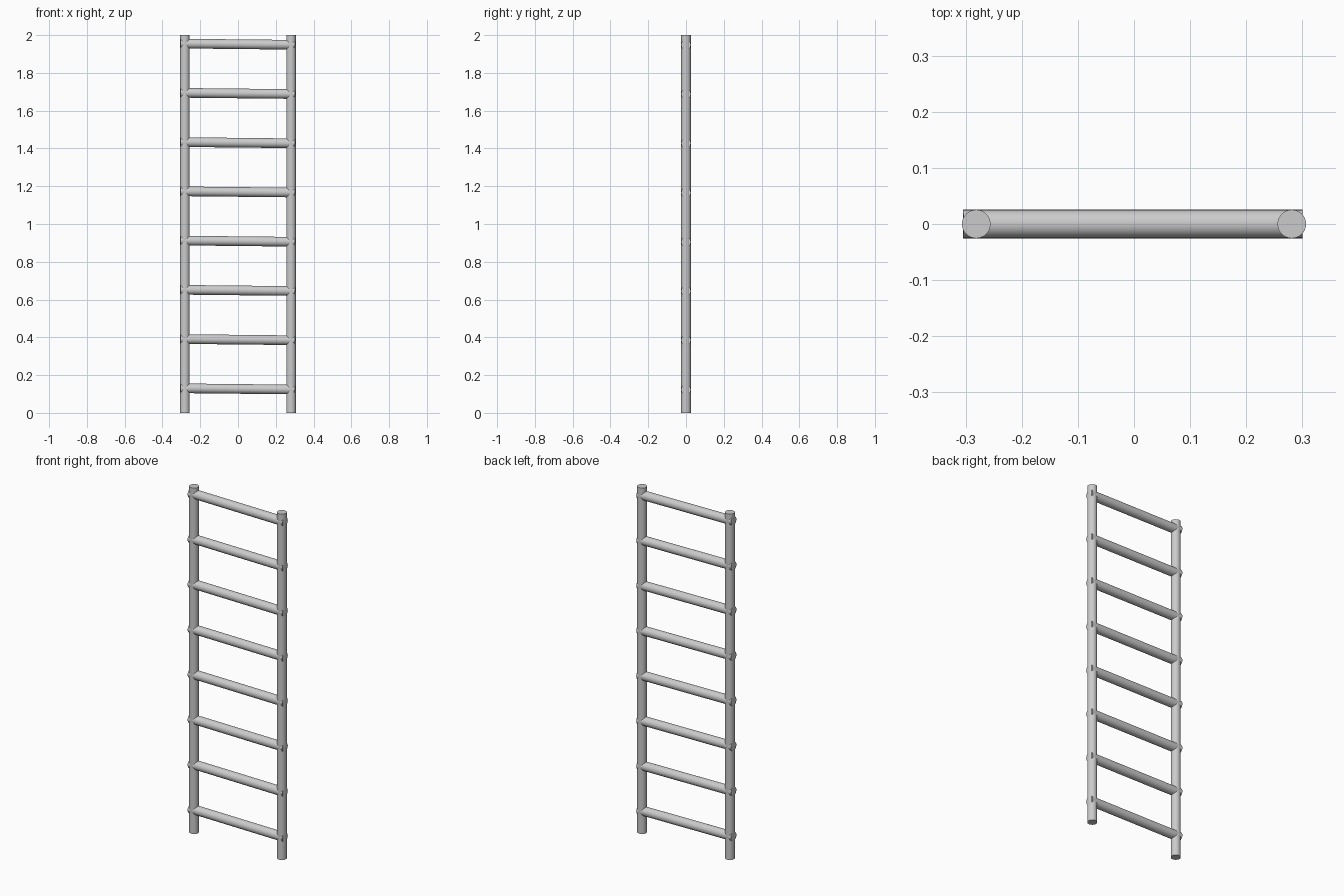
import bpy
import math

if "Cube" in bpy.data.objects:
    bpy.data.objects.remove(bpy.data.objects["Cube"])

RADIUS = 0.0255
RAIL_X = 0.2812
RUNGS = 8


def tube(name, location, length, tilt=0.0):
    """Round bar along z, turned about y by tilt."""
    bpy.ops.mesh.primitive_cylinder_add(vertices=48, radius=RADIUS, depth=length,
                                        location=location, rotation=(0, tilt, 0))
    bar = bpy.context.object
    bar.name = name
    bpy.ops.object.shade_smooth_by_angle(angle=math.radians(40))
    return bar


# Upright side rails
for side, x in (("left", -RAIL_X), ("right", RAIL_X)):
    tube(f"{side}_rail", (x, 0, 1), 2)

# Rungs: pass through the rails, dropping slightly towards the right
drop = math.atan2(0.006, 0.56)
for i in range(RUNGS):
    tube(f"rung_{i + 1}", (-0.002, 0, 0.127 + 0.2607 * i), 0.605, math.pi / 2 + drop)
